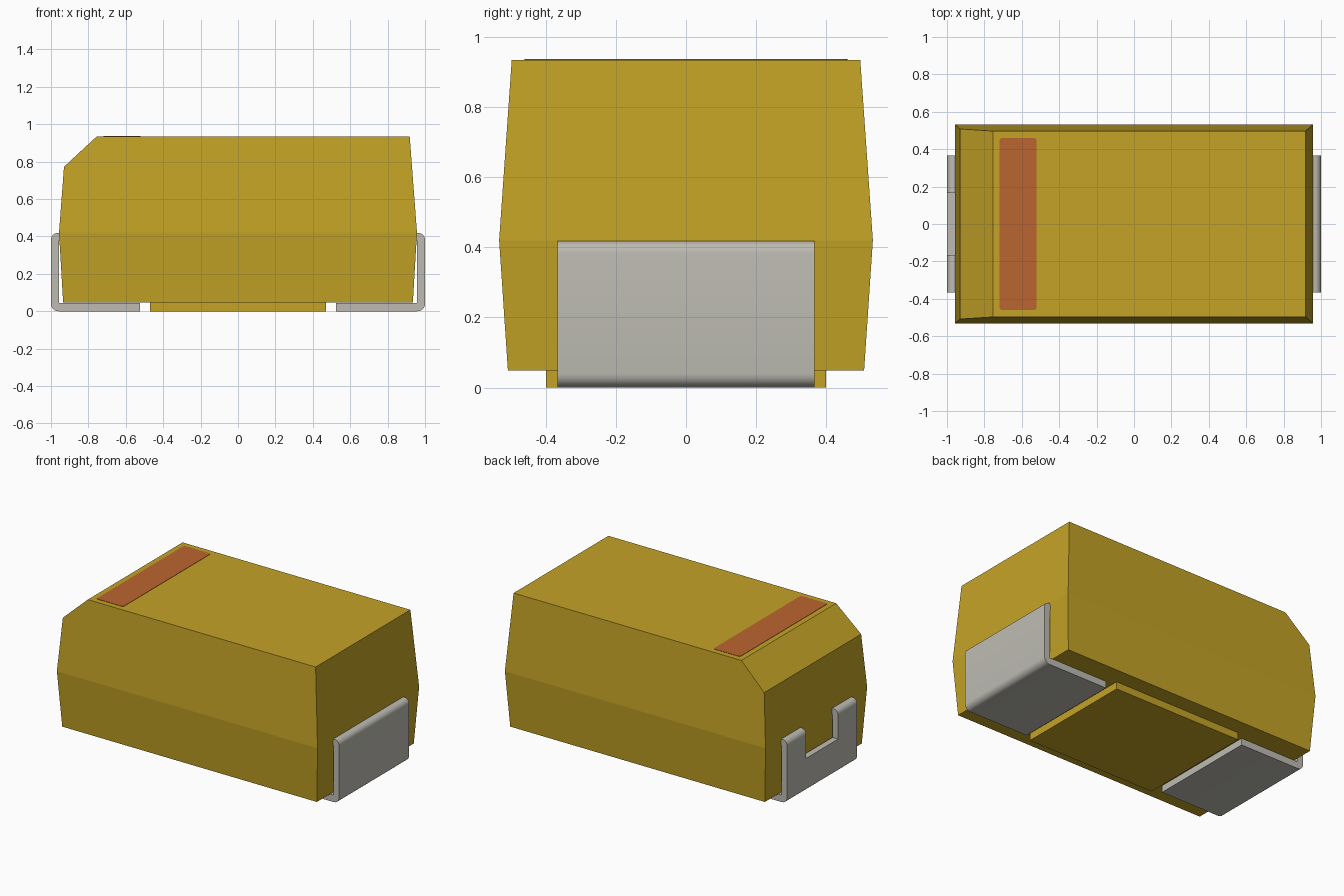
import bpy, bmesh, math
from mathutils import Vector

cube = bpy.data.objects.get("Cube")
if cube:
    bpy.data.objects.remove(cube, do_unlink=True)


def material(name, rgb, rough=0.6):
    m = bpy.data.materials.new(name)
    m.use_nodes = True
    m.diffuse_color = (*rgb, 1)
    bsdf = m.node_tree.nodes["Principled BSDF"]
    bsdf.inputs["Base Color"].default_value = (*rgb, 1)
    bsdf.inputs["Roughness"].default_value = rough
    return m


GOLD = material("mustard casing", (0.55, 0.365, 0.019))
METAL = material("pale metal", (0.51, 0.50, 0.45))
RUST = material("rust stripe", (0.50, 0.130, 0.030))


def finish(bm, name, mat):
    bmesh.ops.recalc_face_normals(bm, faces=bm.faces)
    mesh = bpy.data.meshes.new(name)
    bm.to_mesh(mesh)
    bm.free()
    mesh.materials.append(mat)
    ob = bpy.data.objects.new(name, mesh)
    bpy.context.collection.objects.link(ob)
    return ob


def box(name, lo, hi, mat):
    bm = bmesh.new()
    bmesh.ops.create_cube(bm, size=1)
    for v in bm.verts:
        v.co = [lo[i] if v.co[i] < 0 else hi[i] for i in range(3)]
    return finish(bm, name, mat)


def prism(name, outline, axis, lo, hi, mat):
    """Extrude a 2D outline along y (outline is x, z) or z (outline is x, y)."""
    bm = bmesh.new()
    place = (lambda a, b: (a, lo, b)) if axis == "y" else (lambda a, b: (a, b, lo))
    face = bm.faces.new([bm.verts.new(place(a, b)) for a, b in outline])
    ext = bmesh.ops.extrude_face_region(bm, geom=[face])
    step = Vector((0, hi - lo, 0)) if axis == "y" else Vector((0, 0, hi - lo))
    bmesh.ops.translate(bm, vec=step, verts=[g for g in ext["geom"] if isinstance(g, bmesh.types.BMVert)])
    return finish(bm, name, mat)


def arc(cx, cz, r, start, end, n=6):
    angles = [math.radians(start + (end - start) * i / n) for i in range(n + 1)]
    return [(cx + r * math.cos(a), cz + r * math.sin(a)) for a in angles]


# Casing: three stacked rectangles, with the upper -x edge cut off
bm = bmesh.new()
rings = []
for hx, hy, z in [(0.935, 0.508, 0.048), (0.957, 0.533, 0.42), (0.918, 0.497, 0.935)]:
    rings.append([bm.verts.new((sx * hx, sy * hy, z)) for sx, sy in [(-1, -1), (1, -1), (1, 1), (-1, 1)]])
bm.faces.new(rings[0])
bm.faces.new(rings[2])
for low, high in zip(rings, rings[1:]):
    for i in range(4):
        j = (i + 1) % 4
        bm.faces.new((low[i], low[j], high[j], high[i]))
cut = bmesh.ops.bisect_plane(bm, geom=bm.verts[:] + bm.edges[:] + bm.faces[:],
                             plane_co=(-0.755, 0, 0.935), plane_no=(-0.165, 0, 0.178), clear_outer=True)
bmesh.ops.edgeloop_fill(bm, edges=[g for g in cut["geom_cut"] if isinstance(g, bmesh.types.BMEdge)])
finish(bm, "casing", GOLD)

# Standoff pad under the casing
box("base_pad", (-0.47, -0.40, 0), (0.47, 0.40, 0.05), GOLD)

# Polarity stripe with softened corners
r = 0.012
stripe = []
for cx, cy, a in [(-0.522 - r, 0.46 - r, 0), (-0.718 + r, 0.46 - r, 90),
                  (-0.718 + r, -0.46 + r, 180), (-0.522 - r, -0.46 + r, 270)]:
    stripe += arc(cx, cy, r, a, a + 90, 3)
prism("polarity_stripe", stripe, "z", 0.933, 0.937, RUST)

# Folded terminals: foot, rounded bend, upright and tab into the casing
half = [(0.525, 0)] + arc(0.96, 0.04, 0.04, -90, 0) + arc(0.965, 0.383, 0.035, 0, 90)
half += [(0.93, 0.418), (0.93, 0.378), (0.958, 0.378), (0.958, 0.045), (0.525, 0.045)]
terminals = {}
for side, s in (("left", 1), ("right", -1)):
    terminals[side] = prism(side + "_terminal", [(s * x, z) for x, z in half], "y", -0.367, 0.367, METAL)

# Notch in the upright of the terminal at the cut-off end
cutter = box("notch_cutter", (-1.1, -0.167, 0.225), (-0.9, 0.167, 0.6), METAL)
cutter.hide_render = True
notched = terminals["right"]
mod = notched.modifiers.new("notch", "BOOLEAN")
mod.operation = "DIFFERENCE"
mod.solver = "EXACT"
mod.object = cutter
bpy.context.view_layer.objects.active = notched
bpy.ops.object.modifier_apply(modifier=mod.name)
bpy.data.objects.remove(cutter, do_unlink=True)

# Smooth the bends while keeping flat edges crisp
for ob in bpy.context.view_layer.objects:
    ob.select_set(ob in terminals.values())
bpy.ops.object.shade_smooth_by_angle(angle=math.radians(30))
